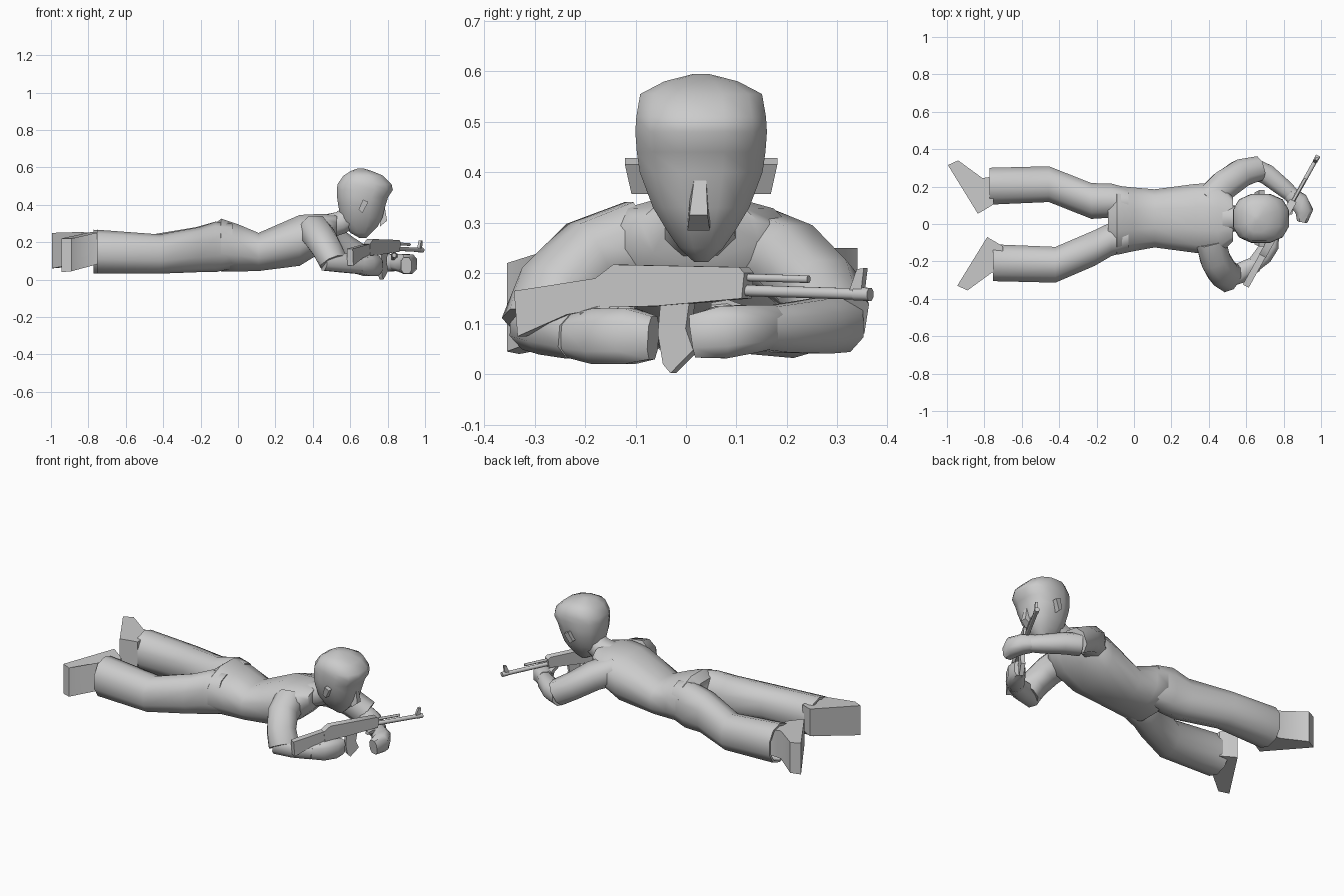
import bpy, bmesh, math
from mathutils import Vector as V

X, Y, Z = V((1, 0, 0)), V((0, 1, 0)), V((0, 0, 1))


def finish(name, bm):
    bmesh.ops.recalc_face_normals(bm, faces=bm.faces[:])
    me = bpy.data.meshes.new(name)
    bm.to_mesh(me)
    bm.free()
    ob = bpy.data.objects.new(name, me)
    bpy.context.collection.objects.link(ob)
    return ob


def bridge(name, rings):
    """Skin a list of equal point rings and cap both ends."""
    bm = bmesh.new()
    vs = [[bm.verts.new(p) for p in r] for r in rings]
    n = len(vs[0])
    for a, b in zip(vs, vs[1:]):
        for i in range(n):
            j = (i + 1) % n
            bm.faces.new((a[i], a[j], b[j], b[i]))
    bm.faces.new(vs[0][::-1])
    bm.faces.new(vs[-1])
    return finish(name, bm)


def loft(name, secs, n=10, frame=None, square=0.85):
    """Sections are x, y, z, half width, half height; rings follow the path."""
    c = [V(s[:3]) for s in secs]
    rings = []
    for k, s in enumerate(secs):
        if frame:
            side, up = frame
        else:
            t = (c[min(k + 1, len(c) - 1)] - c[max(k - 1, 0)]).normalized()
            side = Z.cross(t).normalized()
            up = t.cross(side)
        ring = []
        for i in range(n):
            a = 2 * math.pi * (i + 0.5) / n
            u, v = (math.copysign(abs(f) ** square, f) for f in (math.cos(a), math.sin(a)))
            ring.append(c[k] + side * u * s[3] + up * v * s[4])
        rings.append(ring)
    return bridge(name, rings)


# Torso and neck
loft("torso", [(-.14, .02, .19, .14, .10), (-.09, .02, .185, .19, .145),
               (.0, .025, .17, .175, .13), (.11, .03, .148, .16, .105),
               (.33, .03, .21, .19, .14), (.45, .025, .25, .20, .105),
               (.53, .025, .285, .12, .06)], 12, (Y, Z))
loft("neck", [(.46, .025, .28, .085, .07), (.55, .03, .305, .07, .065),
              (.64, .03, .36, .07, .065)], 8)

# Head, from chin up to crown
head = [(.222, .65, .685, .014), (.25, .60, .715, .045), (.285, .565, .75, .07),
        (.33, .545, .775, .098), (.40, .532, .793, .125), (.44, .526, .806, .131),
        (.48, .524, .832, .134), (.51, .528, .825, .132), (.555, .56, .78, .124),
        (.58, .60, .72, .075), (.595, .64, .67, .015)]
loft("head", [((a + b) / 2, .03, z, w, (b - a) / 2) for z, a, b, w in head],
     12, (Y, X), .8)
bridge("nose", [[V((.785, .028 + s * .012, .385)), V((.797, .025 + s * .018, .315)),
                 V((.76, .025 + s * .022, .285)), V((.75, .028 + s * .02, .38))]
                for s in (-1, 1)])
for s in (-1, 1):
    bridge("ear", [[V((x, .03 + s * (y + w), z)) for x, z, w in
                    ((.645, .375, 0), (.665, .357, 0), (.697, .415, f), (.668, .428, f))]
                   for y, f in ((.095, .01), (.138, .013))])

# Legs with hollow cuffs, and turned-out boots
for s, hip, dx, dy in ((-1, .065, 0, 0), (1, .11, -.035, -.005)):
    leg = [(-.03, hip, .18, .085, .12), (-.12, hip + .015, .175, .095, .135),
           (-.21 + dx / 2, .128, .16, .10, .12), (-.42 + dx, .218, .137, .10, .105),
           (-.755 + dx / 2, .207, .15, .103, .117), (-.755 + dx / 2, .207, .15, .09, .103),
           (-.70, .207, .15, .085, .10)]
    loft("trouser_leg", [(x, s * (y + (dy if x < -.2 else 0)), z, w, h)
                         for x, y, z, w, h in leg], 10, (Y, Z), .9)
    d = .02 if s > 0 else 0
    boot = [(-.70, .27, .09, .24), (-.70, .12, .09, .24), (-.75, .09, .09, .25),
            (-.785, .07, .09, .255), (-.945, .33, .04 + d, .22 + d * 1.5),
            (-.89, .355, .045 + d, .22 + d * 1.5), (-.76, .26, .08, .25)]
    ox = -.05 if s > 0 else 0
    bridge("boot", [[V((x + ox, s * (y + dy * 3), q[k])) for x, y, *q in boot]
                    for k in (0, 1)])

# Sleeves, forearms and hands
loft("right_sleeve", [(.41, -.09, .26, .085, .09), (.435, -.19, .23, .085, .082),
                      (.475, -.26, .165, .085, .075), (.51, -.285, .095, .085, .07)], 8)
loft("right_forearm", [(.46, -.30, .10, .055, .055), (.56, -.265, .09, .058, .055),
                       (.65, -.215, .075, .045, .048)], 8)
loft("right_hand", [(.64, -.22, .075, .042, .045), (.69, -.17, .075, .053, .058),
                    (.73, -.11, .075, .05, .058), (.748, -.065, .072, .03, .045)], 8, None, .7)
loft("right_thumb", [(.68, -.20, .11, .02, .02), (.705, -.14, .135, .018, .016),
                     (.715, -.10, .135, .012, .012)], 6)
loft("left_sleeve", [(.39, .12, .255, .08, .085), (.48, .205, .225, .085, .08),
                     (.57, .27, .165, .08, .075), (.66, .295, .11, .07, .075)], 8)
loft("left_forearm", [(.63, .30, .10, .06, .06), (.71, .265, .095, .058, .058),
                      (.81, .185, .09, .05, .05), (.85, .15, .09, .042, .045)], 8)
loft("left_hand", [(.83, .165, .095, .04, .045), (.88, .12, .09, .055, .05),
                   (.91, .07, .083, .05, .055), (.90, .015, .075, .03, .045)], 8, None, .7)
loft("left_thumb", [(.84, .13, .11, .02, .02), (.835, .08, .13, .018, .018),
                    (.835, .05, .13, .012, .012)], 6)

# Rifle, laid out as side profiles (y, z) along a slanted line
line = V((.395, .71, 0)).normalized()
normal = V((line.y, -line.x, 0))


def gun_point(y, z, off=0):
    return V((.782 + line.x / line.y * y, y, z)) + normal * off


def gun_plate(name, pts, half):
    bridge(name, [[gun_point(y, z, o) for y, z in pts] for o in (-half, half)])


def gun_tube(name, y0, z0, y1, z1, r):
    loft(name, [(*gun_point(y0, z0), r, r), (*gun_point(y1, z1), r, r)], 8, None, 1)


gun_plate("rifle_stock", [(-.332, .165), (-.17, .19), (-.15, .185), (-.15, .132),
                          (-.228, .118), (-.325, .075)], .018)
gun_plate("rifle_receiver", [(-.17, .19), (-.135, .217), (.115, .212), (.125, .20),
                             (.12, .15), (-.05, .135), (-.165, .132)], .02)
gun_plate("rifle_grip", [(-.165, .14), (-.125, .14), (-.155, .065), (-.19, .07)], .014)
gun_plate("rifle_magazine", [(-.045, .14), (.012, .14), (.005, .09), (.02, .048),
                             (-.025, .002), (-.04, .02), (-.05, .08)], .012)
gun_tube("rifle_barrel", .11, .166, .362, .158, .012)
gun_tube("rifle_muzzle", .335, .159, .365, .158, .014)
gun_tube("rifle_gas_tube", .11, .192, .243, .188, .008)
gun_plate("rifle_front_sight", [(.325, .16), (.35, .16), (.356, .21), (.342, .208)], .008)

# Smooth body, crisp edges
for ob in bpy.context.collection.objects:
    ob.select_set(True)
    bpy.context.view_layer.objects.active = ob
bpy.ops.object.shade_smooth_by_angle(angle=math.radians(50))
